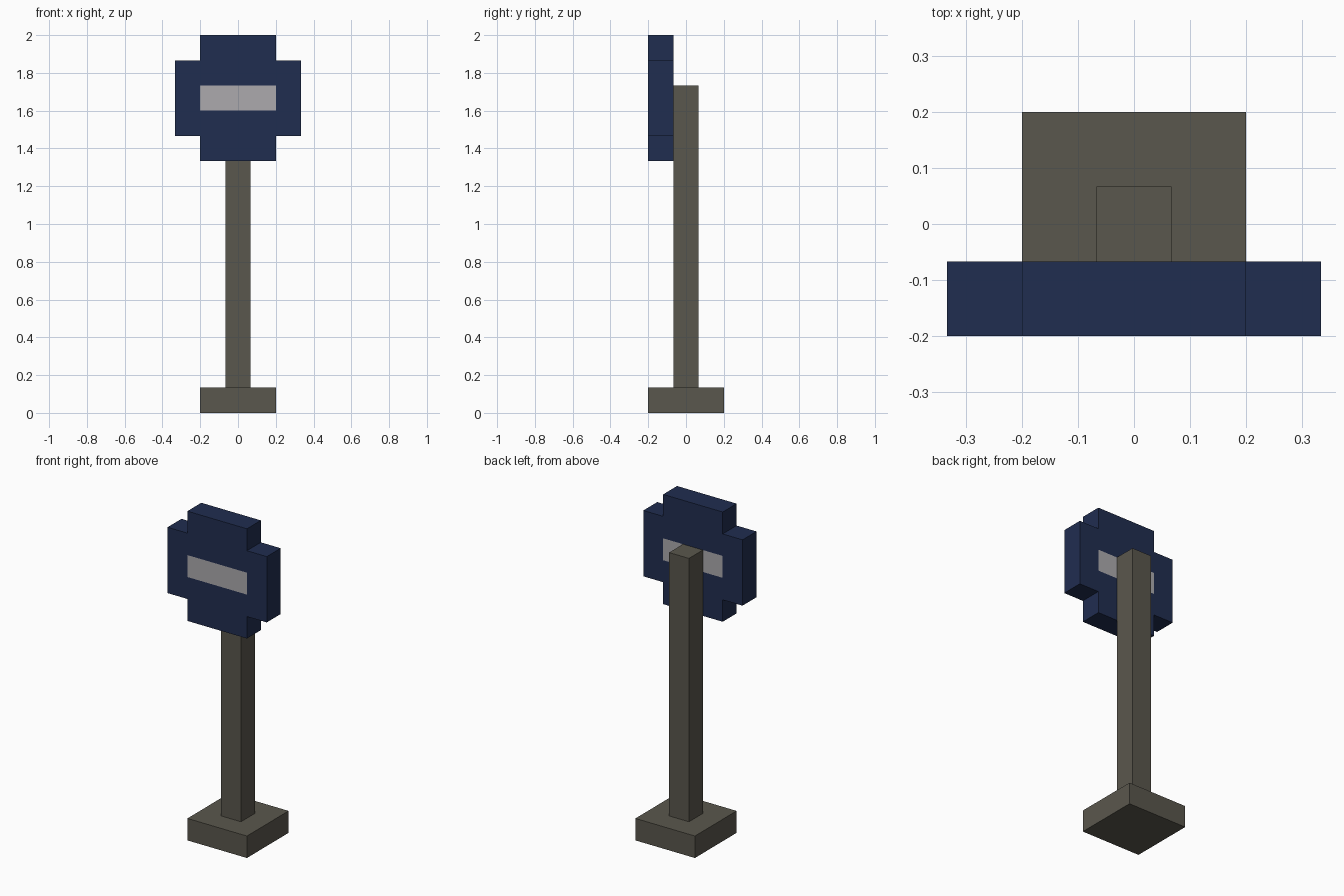
import bpy, bmesh
from mathutils import Vector

if "Cube" in bpy.data.objects:
    bpy.data.objects.remove(bpy.data.objects["Cube"])

U = 2 / 15  # block unit: the model is 15 blocks tall


def material(name, rgb):
    m = bpy.data.materials.new(name)
    lin = [((c / 255 + 0.055) / 1.055) ** 2.4 for c in rgb]
    m.diffuse_color = (*lin, 1)
    m.use_nodes = True
    m.node_tree.nodes["Principled BSDF"].inputs["Base Color"].default_value = m.diffuse_color
    return m


stone = material("grey brown", (90, 87, 77))
navy = material("navy blue", (32, 45, 80))
pale = material("pale grey", (172, 170, 174))


def finish(name, bm, mats):
    bmesh.ops.recalc_face_normals(bm, faces=bm.faces)
    me = bpy.data.meshes.new(name)
    bm.to_mesh(me)
    bm.free()
    for m in mats:
        me.materials.append(m)
    ob = bpy.data.objects.new(name, me)
    bpy.context.collection.objects.link(ob)
    return ob


def box(name, width, z0, z1, mat):
    bm = bmesh.new()
    bmesh.ops.create_cube(bm, size=1)
    bmesh.ops.scale(bm, vec=(width * U, width * U, (z1 - z0) * U), verts=bm.verts)
    bmesh.ops.translate(bm, vec=(0, 0, (z0 + z1) / 2 * U), verts=bm.verts)
    return finish(name, bm, [mat])


# Base and post
box("base", 3, 0, 1, stone)
box("post", 1, 1, 13, stone)

# Sign head: 5 x 5 blocks without corners, pale bar visible on both sides
bm = bmesh.new()
for i in range(-2, 3):
    for k in range(-2, 3):
        if abs(i) == 2 and abs(k) == 2:
            continue
        corners = ((-.5, -.5), (.5, -.5), (.5, .5), (-.5, .5))
        bm.faces.new([bm.verts.new(((i + a) * U, -1.5 * U, (12.5 + k + b) * U))
                      for a, b in corners])
bmesh.ops.remove_doubles(bm, verts=bm.verts, dist=1e-4)
front = bm.faces[:]
ext = bmesh.ops.extrude_face_region(bm, geom=front, use_keep_orig=True)
bmesh.ops.translate(bm, vec=Vector((0, U, 0)),
                    verts=[g for g in ext["geom"] if isinstance(g, bmesh.types.BMVert)])
bm.normal_update()
for f in bm.faces:
    c = f.calc_center_median()
    if abs(f.normal.y) > 0.9 and abs(c.x) < 1.5 * U and abs(c.z - 12.5 * U) < 0.5 * U:
        f.material_index = 1
finish("sign_head", bm, [navy, pale])
